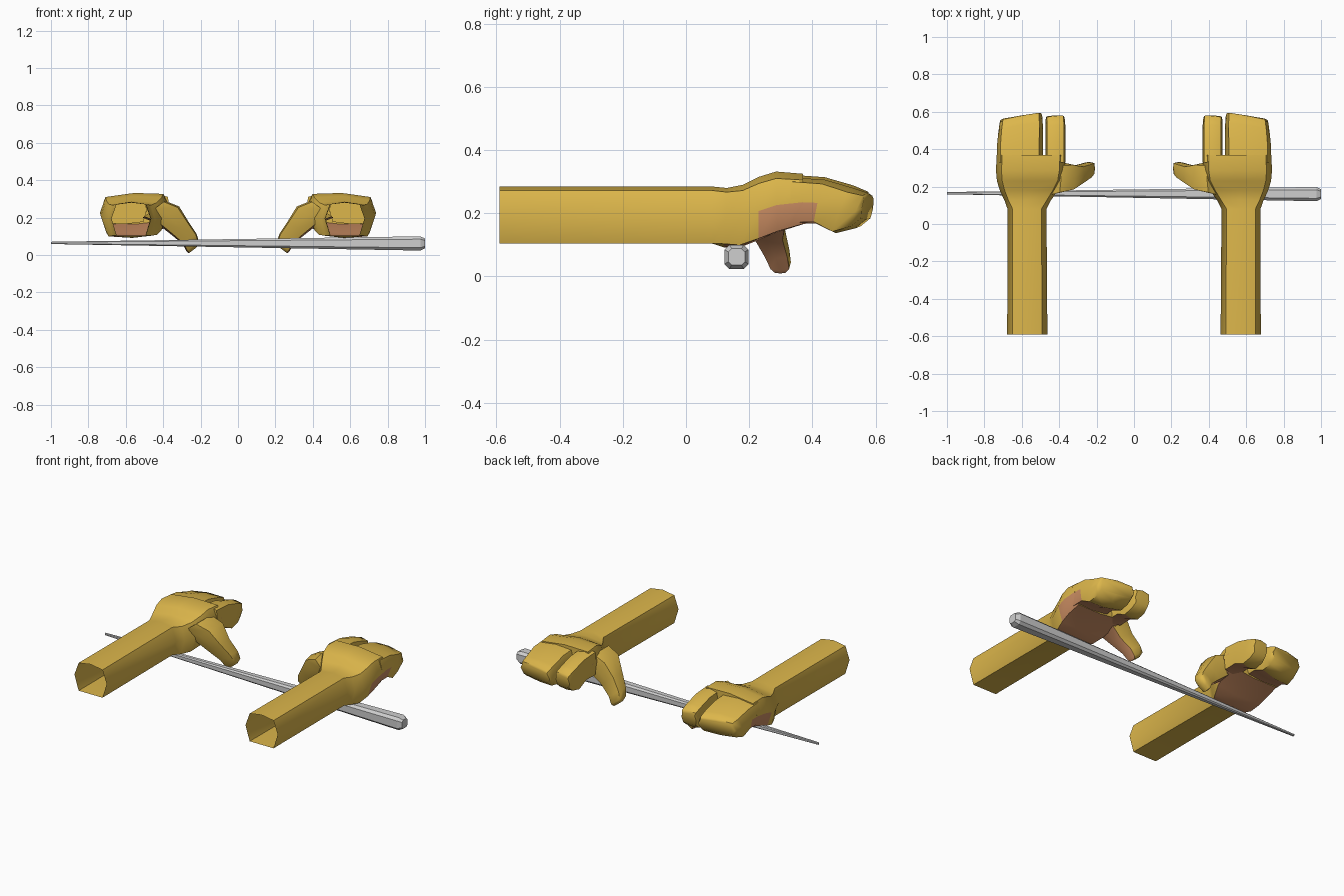
import bpy, bmesh
from mathutils import Vector as V

if "Cube" in bpy.data.objects:
    bpy.data.objects.remove(bpy.data.objects["Cube"])


def material(name, rgb):
    m = bpy.data.materials.new(name)
    m.diffuse_color = (*rgb, 1)
    m.use_nodes = True
    m.node_tree.nodes["Principled BSDF"].inputs["Base Color"].default_value = m.diffuse_color
    return m


gold = material("gold", (0.72, 0.47, 0.07))
tan = material("tan", (0.58, 0.26, 0.12))
silver = material("silver", (0.62, 0.62, 0.62))

ROUND = [(1, 0), (.84, .86), (0, 1), (-.84, .86), (-1, 0), (-.84, -.88), (0, -1), (.84, -.88)]
TUBE = [(1, 0), (.74, .86), (0, 1), (-.74, .86), (-1, 0), (-.74, -1), (0, -1), (.74, -1)]
CHAMFER = [(1, .6), (.6, 1), (-.6, 1), (-1, .6), (-1, -.6), (-.6, -1), (.6, -1), (1, -.6)]


def loft(name, rings, mats, shapes, cap_start=True, rule=None, mirror=False, smooth=True):
    """Skin rings given as (centre, half axis a, half axis b)."""
    bm = bmesh.new()
    loops = [[bm.verts.new(c + a * u + b * v) for u, v in shape]
             for (c, a, b), shape in zip(rings, shapes)]
    for p, q in zip(loops, loops[1:]):
        for i in range(8):
            j = (i + 1) % 8
            bm.faces.new((p[i], p[j], q[j], q[i]))
    bm.faces.new(loops[-1])
    if cap_start:
        bm.faces.new(loops[0][::-1])
    bmesh.ops.recalc_face_normals(bm, faces=bm.faces)
    for f in bm.faces:
        f.normal_update()
        if rule and rule(f.normal, f.calc_center_median()):
            f.material_index = 1
    me = bpy.data.meshes.new(name)
    bm.to_mesh(me)
    bm.free()
    for m in mats:
        me.materials.append(m)
    ob = bpy.data.objects.new(name, me)
    bpy.context.collection.objects.link(ob)
    if smooth:
        bpy.ops.object.select_all(action='DESELECT')
        ob.select_set(True)
        bpy.context.view_layer.objects.active = ob
        bpy.ops.object.shade_smooth_by_angle(angle=0.96)
    if mirror:
        ob.modifiers.new("mirror", 'MIRROR').use_mirror_merge = False
    return ob


def section(x0, x1, top, bottom, skew=0.0, tilt=0.0):
    """Ring spanning x0..x1 between a top and a bottom (y, z) point."""
    t, b = V((0, *top)), V((0, *bottom))
    c = (t + b) / 2
    c.x = (x0 + x1) / 2
    return c, V(((x1 - x0) / 2, skew, tilt)), (t - b) / 2


def palm_side(n, c):
    return n.z < -0.3 and 0.13 < c.y < 0.48


# Forearm, wrist and palm as one sleeve, open at the cut end
arm = [section(.463, .678, (-.59, .285), (-.59, .105)),
       section(.468, .676, (.08, .285), (.08, .105)),
       section(.445, .692, (.13, .28), (.12, .092)),
       section(.41, .716, (.18, .29), (.17, .092), 0, -.005),
       section(.38, .733, (.23, .315), (.23, .115), 0, -.008),
       section(.37, .738, (.285, .332), (.29, .14), 0, -.01),
       section(.366, .734, (.37, .325), (.37, .165), 0, -.01)]
loft("arm_and_palm", arm, [gold, tan], [TUBE] * 2 + [ROUND] * 5, False, palm_side, True)


# Curled fingers: one wide group and one separate forefinger
def fingers(name, x0, x1, taper, skew, drop):
    rings = [section(x0, x1, (.33, .322 - drop), (.33, .165), 0, -drop / 2),
             section(x0, x1, (.44, .314 - drop), (.41, .168), skew * .5, -drop / 2),
             section(x0, x1 - taper / 2, (.53, .288 - drop), (.475, .137), skew, -drop / 2),
             section(x0 + .003, x1 - taper, (.577, .268 - drop / 2), (.535, .152), skew),
             section(x0 + .008, x1 - taper - .005, (.58, .25), (.568, .18), skew)]
    loft(name, rings, [gold, tan], [ROUND] * 5, True, palm_side, True)


fingers("finger_group", .487, .733, .014, -.018, .008)
fingers("forefinger", .366, .474, .0, -.002, 0)

# Thumb reaching inward and down, tan on its palm face
across = V((.8, 0, -.6))
thumb = [(V((x, y, z)), V((0, h, 0)), across * w) for x, y, z, h, w in (
    (.45, .24, .245, .085, .075), (.375, .25, .215, .078, .075),
    (.312, .262, .145, .052, .058), (.258, .285, .085, .042, .046),
    (.242, .297, .045, .035, .042), (.242, .298, .025, .02, .026))]
loft("thumb", thumb, [gold, tan], [ROUND] * 6, True,
     lambda n, c: n.dot(across) > 0.3, True)

# Tapered chamfered rod lying across under both hands
rod = [(V((x, y, z)), V((0, h, 0)), V((0, 0, h))) for x, y, z, h in (
    (-1, .165, .065, .006), (.975, .16, .062, .038), (1, .16, .062, .026))]
loft("tapered_rod", rod, [silver], [CHAMFER] * 3, smooth=False)
